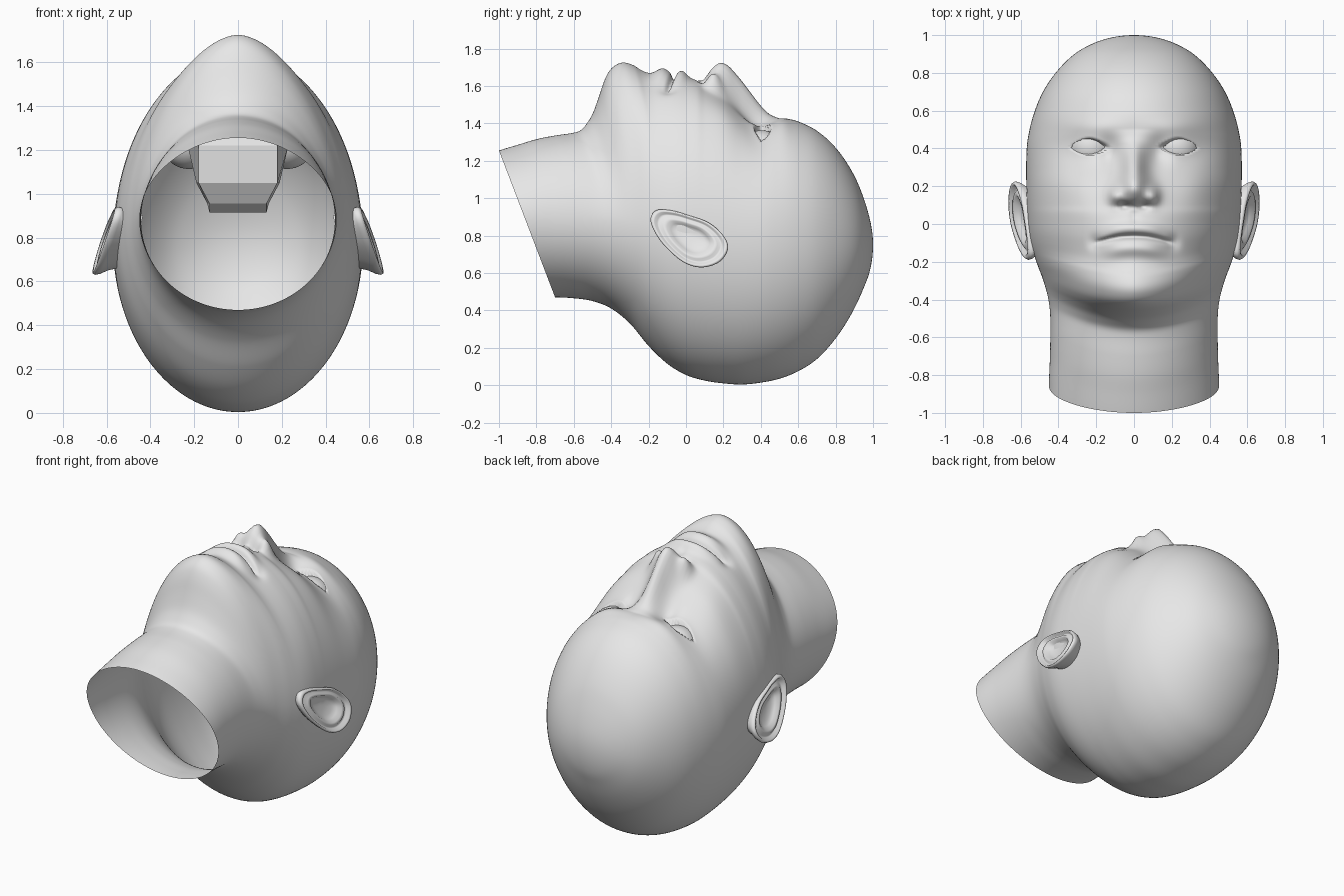
import bpy, bmesh, math
from mathutils import Vector

cube = bpy.data.objects.get("Cube")
if cube:
    bpy.data.objects.remove(cube, do_unlink=True)

grey = bpy.data.materials.new("plain_grey")
grey.use_nodes = True
grey.diffuse_color = (0.8, 0.8, 0.8, 1)
grey.node_tree.nodes["Principled BSDF"].inputs["Base Color"].default_value = (0.8, 0.8, 0.8, 1)


def finish(bm, name, smooth=True):
    bmesh.ops.recalc_face_normals(bm, faces=bm.faces[:])
    for f in bm.faces:
        f.smooth = smooth
    me = bpy.data.meshes.new(name)
    bm.to_mesh(me)
    bm.free()
    me.materials.append(grey)
    ob = bpy.data.objects.new(name, me)
    bpy.context.collection.objects.link(ob)
    return ob


def skin_rings(bm, rings, cap_first=False, cap_last=False):
    rows = [[bm.verts.new(p) for p in r] for r in rings]
    n = len(rows[0])
    for a, b in zip(rows, rows[1:]):
        for i in range(n):
            j = (i + 1) % n
            bm.faces.new((a[i], a[j], b[j], b[i]))
    if cap_first:
        bm.faces.new(rows[0])
    if cap_last:
        bm.faces.new(rows[-1])


def curve(pts):
    """Smooth curve of y; keyed on sqrt(1 - y) so the crown closes round."""
    key = lambda y: math.sqrt(max(0.0, 1 - y))
    p = sorted((key(y), v) for y, v in pts)
    last = len(p) - 1
    slope = []
    for i in range(last + 1):
        a, b = p[max(i - 1, 0)], p[min(i + 1, last)]
        slope.append((b[1] - a[1]) / (b[0] - a[0]))

    def f(y):
        u = key(y)
        if u <= p[0][0]:
            return p[0][1]
        if u >= p[-1][0]:
            return p[-1][1]
        i = next(k for k in range(last) if u <= p[k + 1][0])
        h = p[i + 1][0] - p[i][0]
        t = (u - p[i][0]) / h
        return ((2*t**3 - 3*t*t + 1) * p[i][1] + (t**3 - 2*t*t + t) * h * slope[i]
                + (3*t*t - 2*t**3) * p[i + 1][1] + (t**3 - t*t) * h * slope[i + 1])
    return f


# Head outlines along y: face profile, back of skull, half width, widest height
top = curve([(-1.1, 1.22), (-1, 1.255), (-.9, 1.285), (-.8, 1.315), (-.7, 1.335), (-.6, 1.35),
             (-.56, 1.365), (-.53, 1.40), (-.5, 1.45), (-.47, 1.53), (-.44, 1.62), (-.41, 1.68),
             (-.37, 1.715), (-.33, 1.725), (-.28, 1.71), (-.24, 1.685), (-.2, 1.668), (-.15, 1.66),
             (-.07, 1.655), (0, 1.645), (.06, 1.63), (.1, 1.605), (.2, 1.55), (.3, 1.48), (.4, 1.435),
             (.48, 1.425), (.55, 1.422), (.6, 1.41), (.7, 1.36), (.8, 1.27), (.9, 1.12),
             (.95, 1.0), (.98, .90), (1, .75)])
bottom = curve([(-1.1, .47), (-.7, .47), (-.6, .465), (-.5, .45), (-.4, .41), (-.3, .33), (-.2, .21),
                (-.1, .115), (0, .055), (.1, .025), (.2, .01), (.3, .004), (.4, .014), (.5, .035),
                (.6, .075), (.7, .14), (.8, .25), (.9, .41), (.95, .52), (.98, .60), (1, .75)])
width = curve([(-1.1, .45), (-.84, .45), (-.7, .445), (-.5, .443), (-.4, .453), (-.3, .48), (-.2, .517),
               (-.1, .548), (0, .562), (.2, .57), (.4, .568), (.5, .553), (.6, .525), (.7, .482),
               (.8, .415), (.9, .315), (.95, .23), (.985, .13), (1, 0)])
mid = curve([(-1.1, .88), (-.4, .88), (-.2, .85), (0, .82), (.3, .78), (.6, .76), (1, .75)])
power = curve([(-1.1, 1.95), (-.6, 1.95), (-.4, 1.78), (-.25, 1.78), (0, 1.95), (.3, 2.05), (1, 2)])
nose = curve([(.06, 0), (.09, .02), (.11, .055), (.14, .11), (.18, .16), (.22, .175), (.26, .165),
              (.3, .145), (.35, .105), (.4, .06), (.45, .02), (.5, 0)])
nose_w = curve([(.06, .10), (.15, .09), (.2, .08), (.3, .06), (.4, .058), (.5, .08)])
EYE = (.235, .405)


def g(a, s):
    return math.exp(-(a / s) ** 2)


def clamp(v):
    return max(0.0, min(1.0, v))


def features(x, y, lids=True):
    """Height added to the face by nose, lips, brow, cheeks and eye sockets."""
    x = abs(x)
    d = nose(y) * g(x, nose_w(y))
    d += .055 * g(x - .10, .032) * g(y - .15, .045)            # nostril wing
    d -= .04 * g(x - .05, .025) * g(y - .095, .02)             # nostril
    m = y + .065 + .9 * x * x                                  # distance from mouth line
    env = math.exp(-(x / .15) ** 4)
    d += env * (.032 * g(m - .045, .035) + .036 * g(m + .06, .045))
    d -= .035 * g(m, .013) * clamp((.205 - x) / .03)
    d -= .02 * g(x - .21, .03) * g(y + .095, .04)              # mouth corner
    d -= .008 * g(x, .02) * g(y - .035, .03)                   # philtrum
    d -= .035 * g(x - .13, .055) * g(y - .37, .08)             # inner socket
    d -= .03 * g(x - .24, .13) * g(y - .39, .08)               # socket
    d += .018 * g(x - .2, .14) * g(y - .51, .05)               # brow
    d += .018 * g(x - .34, .12) * g(y - .2, .12)               # cheekbone
    ex, ey = x - EYE[0], y - EYE[1]
    d += .03 * g(ex, .1) * g(ey, .065)                         # lid bulge
    if lids:                                                   # almond opening
        edge = 1 - (ex / .098) ** 2
        if edge > 0:
            half = (.05 if ey > 0 else .042) * edge
            d -= .05 * clamp((half - abs(ey)) / .012)
    return d


def face_z(x, y, s, lids=True):
    jaw = clamp(-y / .25)
    t = top(y - .6 * x * x * jaw)
    return mid(y) + (t - mid(y)) * s + features(x, y, lids) * clamp(s * 2)


# Head and neck: lofted rings, then the slanted neck cut
COLS = 208
ys = [-1.1 + .008 * i for i in range(250)]
u0 = math.sqrt(1 - ys[-1])
ys += [1 - (u0 * (1 - k / 18)) ** 2 for k in range(1, 19)]
rings = []
for y in ys:
    ring = []
    n = power(y)
    for i in range(COLS):
        a = 2 * math.pi * i / COLS
        c, s = math.cos(a), math.sin(a)
        if s > 0:
            x = math.copysign(abs(c) ** (2 / n), c) * width(y)
            z = face_z(x, y, s ** (2 / n))
        else:
            x = c * width(y)
            z = mid(y) + (mid(y) - bottom(y)) * s
        ring.append((x, y, z))
    rings.append(ring)
bm = bmesh.new()
skin_rings(bm, rings)
bmesh.ops.remove_doubles(bm, verts=bm.verts[:], dist=.0005)
bmesh.ops.bisect_plane(bm, geom=bm.verts[:] + bm.edges[:] + bm.faces[:], plane_co=(0, -1, 1.255),
                       plane_no=Vector((0, -.785, -.3)).normalized(), clear_outer=True)
finish(bm, "head")

# Ear: rim outline in y, z, with rings stepping from the hollow over the rim to the back
rim = [(-.19, .88), (-.15, .79), (-.08, .71), (0, .65), (.09, .63), (.18, .66), (.225, .73),
       (.2, .80), (.12, .87), (.01, .91), (-.08, .935), (-.16, .935)]
steps = [(.08, -.035), (.35, -.032), (.5, -.02), (.6, .0), (.7, .002), (.78, -.012), (.84, -.01),
         (.9, .008), (.96, .01), (1, -.004), (.97, -.025), (.87, -.055), (.75, -.13)]
outline = []
for i in range(len(rim)):
    p = [Vector(rim[(i + k) % len(rim)]) for k in (-1, 0, 1, 2)]
    for k in range(5):
        t = k / 5
        outline.append(.5 * (2 * p[1] + (p[2] - p[0]) * t + (2*p[0] - 5*p[1] + 4*p[2] - p[3]) * t * t
                             + (3*p[1] - p[0] - 3*p[2] + p[3]) * t ** 3))
centre = Vector((.03, .785))
for side, label in ((1, "left"), (-1, "right")):
    rings = []
    for k, lift in steps:
        ring = []
        for q in outline:
            y, z = centre + (q - centre) * k
            ring.append((side * (.60 + .30 * (.80 - z) + .06 * y + lift), y, z))
        rings.append(ring)
    bm = bmesh.new()
    skin_rings(bm, rings, cap_first=True)
    finish(bm, label + "_ear")

    # Eyeball set just under the lids
    r = .125
    s = math.sqrt(1 - (EYE[0] / width(EYE[1])) ** 2)
    z = face_z(EYE[0], EYE[1], s, lids=False) - .012 - r
    bm = bmesh.new()
    bmesh.ops.create_uvsphere(bm, u_segments=32, v_segments=20, radius=r)
    bmesh.ops.translate(bm, verts=bm.verts[:], vec=(side * (EYE[0] - .01), EYE[1], z))
    finish(bm, label + "_eyeball")

# Mouth cavity: faceted pocket hanging inside the head, seen through the neck
bm = bmesh.new()
skin_rings(bm, [[(-fx, y0, z), (fx, y0, z), (bx, y1, z), (-bx, y1, z)] for z, fx, bx, y0, y1 in (
    (.915, .13, .13, -.10, .04), (.955, .13, .14, -.15, .07), (1.05, .18, .19, -.21, .10),
    (1.22, .18, .23, -.22, .11), (1.54, .15, .15, -.13, -.01))], cap_first=True)
finish(bm, "mouth_cavity", smooth=False)
